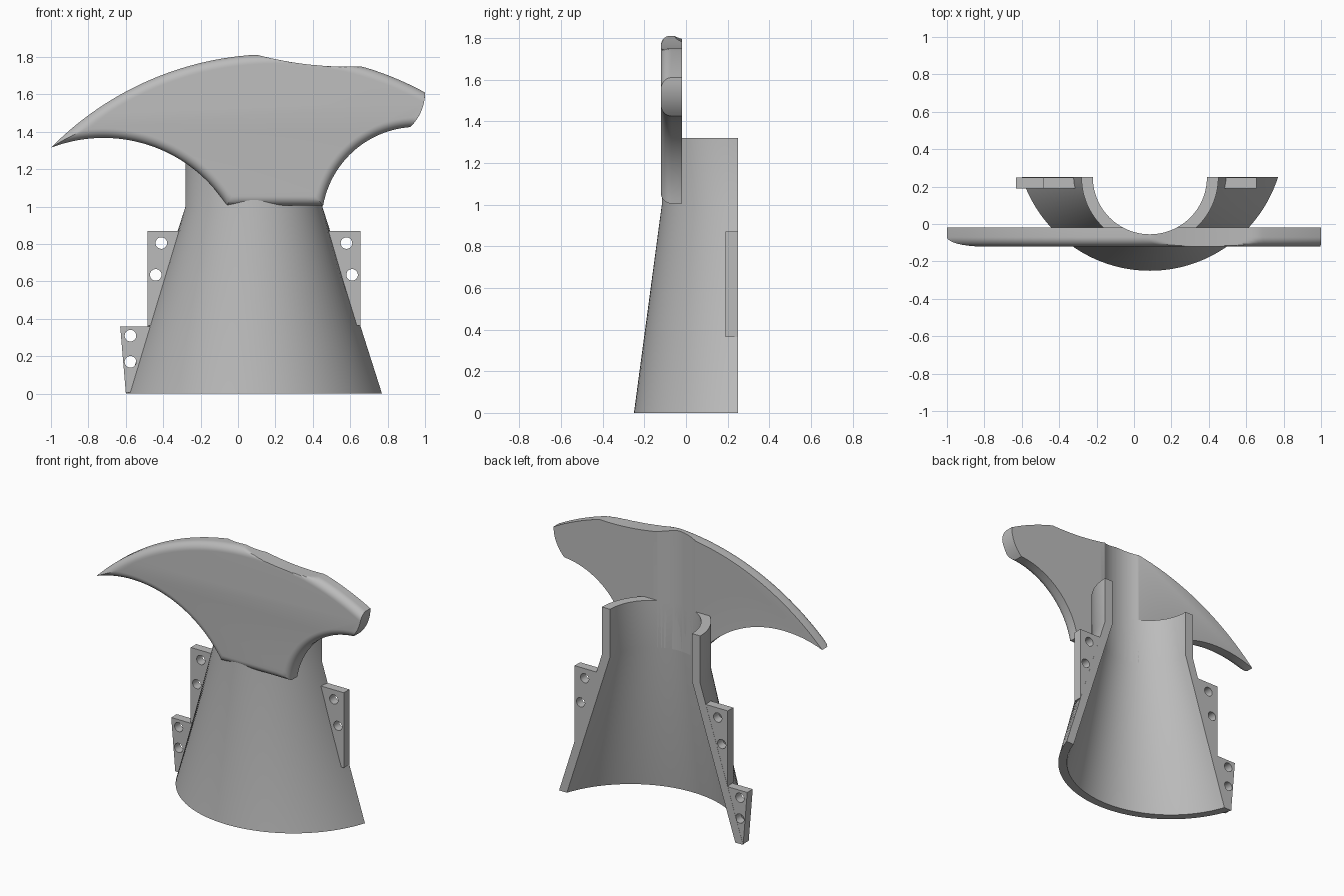
import bpy, bmesh, math
from mathutils import Vector

cube = bpy.data.objects.get("Cube")
if cube:
    bpy.data.objects.remove(cube)

grey = bpy.data.materials.new("light_grey")
grey.use_nodes = True
grey.diffuse_color = (0.5, 0.5, 0.5, 1)
grey.node_tree.nodes["Principled BSDF"].inputs["Base Color"].default_value = (0.5, 0.5, 0.5, 1)

MID = 0.085    # x of the sleeve axis
BACK = 0.25    # y of the open back


def loft(name, rings):
    """Skin equal-length closed rings and cap both ends."""
    bm = bmesh.new()
    loops = [[bm.verts.new(p) for p in ring] for ring in rings]
    n = len(loops[0])
    for a, b in zip(loops, loops[1:]):
        for i in range(n):
            j = (i + 1) % n
            bm.faces.new((a[i], a[j], b[j], b[i]))
    bm.faces.new(loops[0])
    bm.faces.new(loops[-1])
    bmesh.ops.recalc_face_normals(bm, faces=bm.faces)
    mesh = bpy.data.meshes.new(name)
    bm.to_mesh(mesh)
    bm.free()
    mesh.materials.append(grey)
    ob = bpy.data.objects.new(name, mesh)
    bpy.context.collection.objects.link(ob)
    return ob


def activate(ob):
    bpy.ops.object.select_all(action='DESELECT')
    ob.select_set(True)
    bpy.context.view_layer.objects.active = ob


def cut(ob, cutter):
    mod = ob.modifiers.new("cut", 'BOOLEAN')
    mod.operation = 'DIFFERENCE'
    mod.solver = 'EXACT'
    mod.object = cutter
    activate(ob)
    bpy.ops.object.modifier_apply(modifier=mod.name)
    bpy.data.objects.remove(cutter)


def smooth(ob):
    activate(ob)
    bpy.ops.object.shade_smooth_by_angle(angle=math.radians(30))


def circle(r, n):
    return [(r * math.cos(math.tau * i / n), r * math.sin(math.tau * i / n)) for i in range(n)]


# Sleeve: half-open shell, conical below and straight above
def sleeve_arc(r, cy, z, n=56):
    end = math.asin((BACK - cy) / r)
    start, stop = math.pi - end, math.tau + end
    return [(MID + r * math.cos(a), cy + r * math.sin(a), z)
            for a in (start + (stop - start) * i / n for i in range(n + 1))]


sections = [(0.719, 0.664, 0.469, 0), (0.366, 0.305, BACK, 1.0), (0.366, 0.305, BACK, 1.32)]
sleeve = loft("sleeve", [sleeve_arc(ro, cy, z) + sleeve_arc(ri, cy, z)[::-1]
                         for ro, ri, cy, z in sections])
smooth(sleeve)


# Blade: outline of circular arcs, with a rounded front rim
def circle_through(a, b, c):
    a, b, c = Vector(a), Vector(b), Vector(c)
    u, v = b - a, c - a
    k = 2 * (u.x * v.y - u.y * v.x)
    off = Vector((v.y * u.length_squared - u.y * v.length_squared,
                  u.x * v.length_squared - v.x * u.length_squared)) / k
    return a + off, off.length


def meet(c1, c2, hint):
    (p, r), (q, s) = c1, c2
    d = (q - p).length
    e = (q - p) / d
    t = (d * d + r * r - s * s) / (2 * d)
    h = math.sqrt(max(r * r - t * t, 0))
    side = Vector((-e.y, e.x)) * h
    return min((p + e * t + side, p + e * t - side), key=lambda w: (w - Vector(hint)).length)


def arc(circ, p, q, n):
    c, r = circ
    a = math.atan2(p.y - c.y, p.x - c.x)
    turn = math.remainder(math.atan2(q.y - c.y, q.x - c.x) - a, math.tau)
    return [c + Vector((math.cos(a + turn * i / n), math.sin(a + turn * i / n))) * r
            for i in range(n)]


TIP, HEEL, TOE, CHIN, NOSE = (-1, 1.315), (-0.06, 1.005), (0.455, 1.005), (0.92, 1.425), (1, 1.61)
top = circle_through(TIP, (0.2, 1.815), NOSE)
left_under = circle_through(TIP, (-0.7, 1.367), HEEL)
right_under = circle_through(TOE, (0.6, 1.28), CHIN)
end = circle_through(NOSE, (0.975, 1.5), CHIN)
scoop_c, scoop_r = circle_through((0.1, 1.812), (0.385, 1.759), (0.67, 1.75))


def on_base(circ, z, hint_x):
    c, r = circ
    w = math.sqrt(r * r - (z - c.y) ** 2)
    return Vector((min((c.x - w, c.x + w), key=lambda x: abs(x - hint_x)), z))


def blade_ring(inset, y):
    t = (top[0], top[1] - inset)
    l = (left_under[0], left_under[1] + inset)
    r = (right_under[0], right_under[1] + inset)
    tip, nose, chin = meet(t, l, TIP), meet(t, end, NOSE), meet(r, end, CHIN)
    heel = on_base(l, HEEL[1] + inset, HEEL[0])
    toe = on_base(r, TOE[1] + inset, TOE[0])
    crest = arc(t, tip, nose, 70)
    for p in crest:    # shallow scoop in the top edge
        reach = scoop_r ** 2 - (p.x - scoop_c.x) ** 2
        if reach > 0:
            p.y = min(p.y, scoop_c.y - math.sqrt(reach))
    base = [toe.lerp(heel, i / 8) for i in range(8)]
    pts = crest + arc(end, nose, chin, 8) + arc(r, chin, toe, 28) + base + arc(l, heel, tip, 40)
    return [(p.x, y, p.y) for p in pts]


RIM = 0.05
rings = [blade_ring(0, -0.02)]
for i in range(9):
    a = math.pi / 2 * i / 8
    rings.append(blade_ring(RIM * (1 - math.cos(a)), -0.07 - RIM * math.sin(a)))
blade = loft("blade", rings)
bore = loft("bore_cutter", [[(MID + x, BACK + y, z) for x, y in circle(0.305, 112)]
                            for z in (0.8, 2)])
cut(blade, bore)
smooth(blade)


# Mounting tabs with two screw holes each
def tab(name, outline, holes, side=1):
    ob = loft(name, [[(MID + side * x, y, z) for x, z in outline] for y in (0.19, 0.249)])
    for hx, hz in holes:
        cut(ob, loft("hole_cutter", [[(MID + side * (hx + x), y, hz + z) for x, z in circle(0.031, 24)]
                                     for y in (0.1, 0.35)]))
    smooth(ob)


upper = [(0.57, 0.365), (0.57, 0.87), (0.38, 0.87), (0.535, 0.365)]
upper_holes = [(0.495, 0.805), (0.525, 0.635)]
for name, side in (("left_tab", 1), ("right_tab", -1)):
    tab(name, upper, upper_holes, side)
tab("lower_right_tab", [(0.685, 0.005), (0.715, 0.36), (0.535, 0.36), (0.645, 0.005)],
    [(0.66, 0.31), (0.66, 0.17)], -1)
